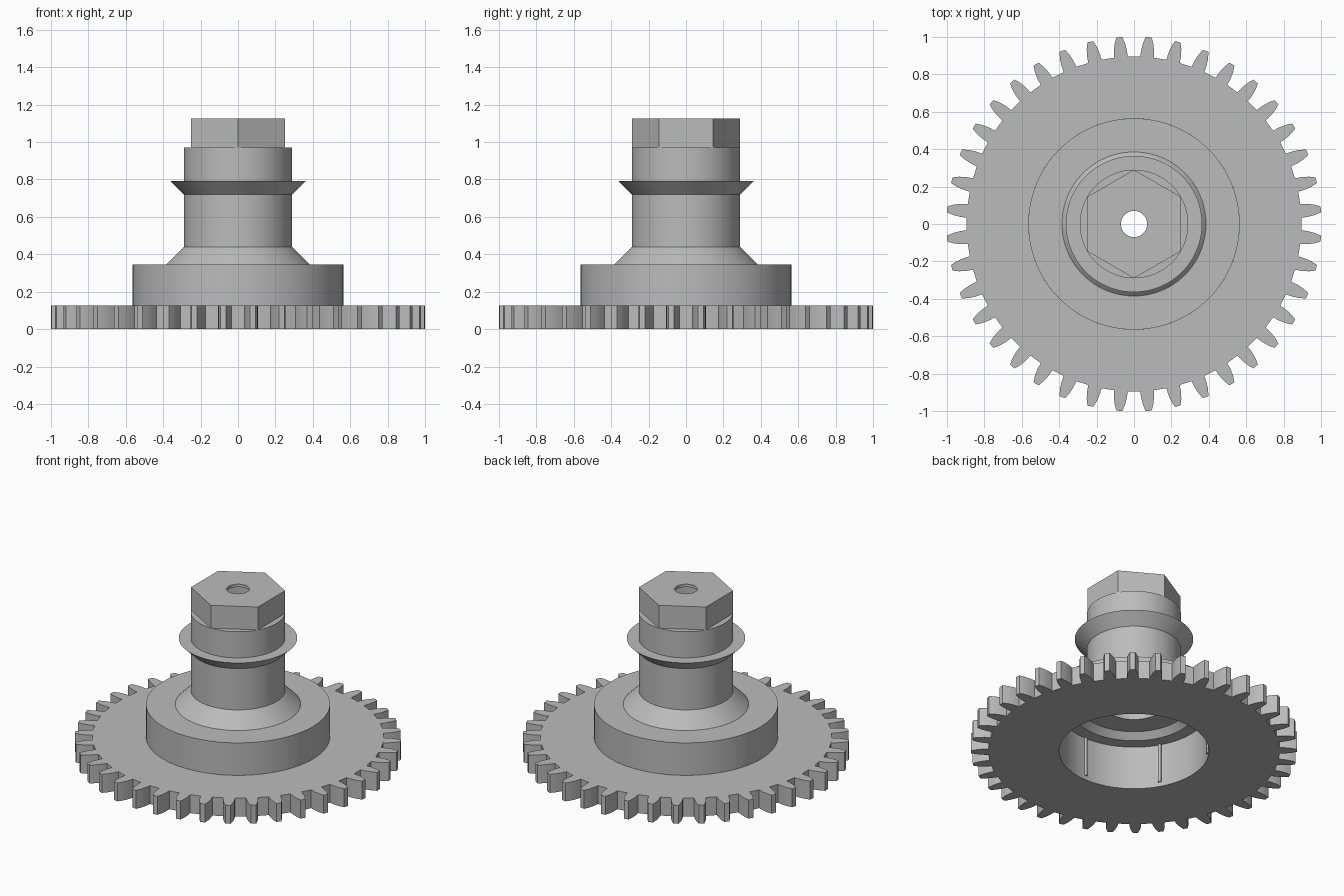
import bpy
import bmesh
from math import sin, cos, pi, radians

cube = bpy.data.objects.get("Cube")
if cube:
    bpy.data.objects.remove(cube, do_unlink=True)

SEG = 96
TEETH = 40
BORE = 0.46       # large recess under the hub
HUB = 0.565
SHAFT = 0.29
PLATE_TOP = 0.125
SHAFT_TOP = 0.97
HEAD_TOP = 1.125
PIN_HOLE = 0.07

steel = bpy.data.materials.new("steel_grey")
steel.use_nodes = True
grey = (0.5, 0.5, 0.5, 1)
steel.diffuse_color = grey
steel.node_tree.nodes["Principled BSDF"].inputs["Base Color"].default_value = grey


def finish(obj):
    obj.data.materials.append(steel)
    bpy.ops.object.select_all(action='DESELECT')
    obj.select_set(True)
    bpy.context.view_layer.objects.active = obj
    bpy.ops.object.shade_smooth_by_angle(angle=radians(30))


def ring(angles, r, z):
    """Closed loop of points; r is a number or one radius per angle."""
    radii = r if isinstance(r, list) else [r] * len(angles)
    return [(q * cos(a), q * sin(a), z) for a, q in zip(angles, radii)]


def skin(name, rings):
    """Join successive loops with quads."""
    bm = bmesh.new()
    loops = [[bm.verts.new(p) for p in pts] for pts in rings]
    for a, b in zip(loops, loops[1:]):
        n = len(a)
        for i in range(n):
            j = (i + 1) % n
            bm.faces.new((a[i], a[j], b[j], b[i]))
    mesh = bpy.data.meshes.new(name)
    bm.to_mesh(mesh)
    bm.free()
    obj = bpy.data.objects.new(name, mesh)
    bpy.context.collection.objects.link(obj)
    finish(obj)
    return obj


circle = [2 * pi * i / SEG for i in range(SEG)]


def lathe(name, profile):
    return skin(name, [ring(circle, r, z) for r, z in profile])


# Toothed plate: half-angle in degrees and radius along one tooth flank
flank = [(2.35, 0.895), (2.15, 0.93), (1.65, 0.968), (0.9, 1.002)]
tooth = [(-a, r) for a, r in flank] + [(a, r) for a, r in reversed(flank)]
pitch = 360 / TEETH
angles = [radians((k + 0.5) * pitch + a) for k in range(TEETH) for a, r in tooth]
radii = [r for k in range(TEETH) for a, r in tooth]
skin("gear_plate", [ring(angles, BORE, 0), ring(angles, radii, 0),
                    ring(angles, radii, PLATE_TOP), ring(angles, HUB, PLATE_TOP)])

# Hub, cone, shaft and flared collar
lathe("hub_and_shaft", [
    (HUB, PLATE_TOP), (HUB, 0.345), (0.385, 0.345), (SHAFT, 0.44),
    (SHAFT, 0.72), (0.364, 0.793), (SHAFT, 0.793),
    (SHAFT, SHAFT_TOP), (0.24, SHAFT_TOP)])

# Hollow inside, from the pin hole down to the recess
lathe("inner_bore", [
    (PIN_HOLE, HEAD_TOP), (PIN_HOLE, HEAD_TOP - 0.02), (0.19, HEAD_TOP - 0.02),
    (0.19, 0.335), (0.34, 0.335), (0.38, 0.294), (BORE, 0.294), (BORE, 0)])

# Hexagonal head with corners toward front and back
apothem = SHAFT * cos(pi / 6)
hexagon = [apothem / cos((a + pi / 6) % (pi / 3) - pi / 6) for a in circle]
skin("hex_head", [ring(circle, hexagon, SHAFT_TOP), ring(circle, hexagon, HEAD_TOP),
                  ring(circle, PIN_HOLE, HEAD_TOP)])

# Thin ribs on the recess wall
for k in range(6):
    a = radians(30 + 60 * k)
    bpy.ops.mesh.primitive_cylinder_add(
        vertices=12, radius=0.011, depth=0.264,
        location=(BORE * cos(a), BORE * sin(a), 0.162))
    rib = bpy.context.object
    rib.name = f"recess_rib_{k + 1}"
    finish(rib)
